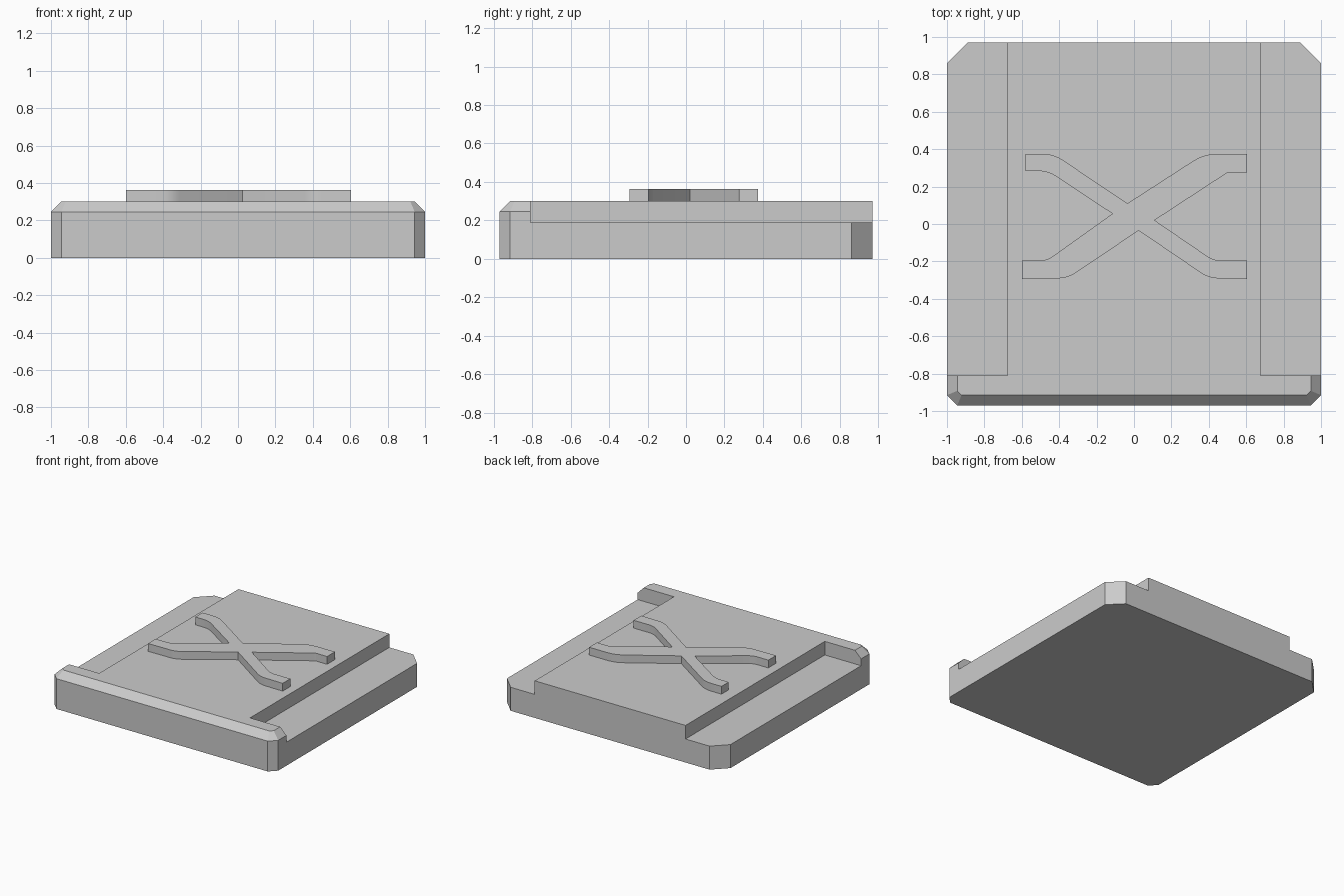
import bpy, bmesh
from mathutils import Vector

if "Cube" in bpy.data.objects:
    bpy.data.objects.remove(bpy.data.objects["Cube"])

grey = bpy.data.materials.new("light_grey")
grey.diffuse_color = (0.6, 0.6, 0.6, 1)
grey.use_nodes = True
grey.node_tree.nodes["Principled BSDF"].inputs["Base Color"].default_value = grey.diffuse_color


def loft(name, rings):
    """Closed solid through matching rings of 3D points."""
    bm = bmesh.new()
    loops = [[bm.verts.new(p) for p in ring] for ring in rings]
    n = len(loops[0])
    bm.faces.new(loops[0])
    bm.faces.new(loops[-1])
    for a, b in zip(loops, loops[1:]):
        for i in range(n):
            j = (i + 1) % n
            bm.faces.new((a[i], a[j], b[j], b[i]))
    bmesh.ops.recalc_face_normals(bm, faces=bm.faces)
    mesh = bpy.data.meshes.new(name)
    bm.to_mesh(mesh)
    bm.free()
    mesh.materials.append(grey)
    obj = bpy.data.objects.new(name, mesh)
    bpy.context.collection.objects.link(obj)
    return obj


def at(points, z):
    return [(x, y, z) for x, y in points]


def mirrored(half):
    return half + [(-x, y) for x, y in reversed(half)]


# Slab with clipped corners and a bevelled front lip
outline = mirrored([(0.945, -0.97), (1, -0.915), (1, 0.86), (0.89, 0.97)])
top = mirrored([(0.922, -0.915), (0.945, -0.892), (0.945, 0.86), (0.89, 0.97)])
slab = loft("slab", [at(outline, 0), at(outline, 0.245), at(top, 0.30)])

# Lowered ledges along both sides, open at the back
bpy.context.view_layer.objects.active = slab
for side in (-1, 1):
    rect = [(side * 0.675, -0.81), (side * 1.2, -0.81), (side * 1.2, 1.2), (side * 0.675, 1.2)]
    cutter = loft("ledge_cutter", [at(rect, 0.19), at(rect, 0.5)])
    cutter.hide_render = True
    mod = slab.modifiers.new("ledge", 'BOOLEAN')
    mod.operation = 'DIFFERENCE'
    mod.solver = 'EXACT'
    mod.object = cutter
    bpy.ops.object.modifier_apply(modifier=mod.name)
    bpy.data.objects.remove(cutter)


def rounded(corners, steps=5):
    """Replace each corner that has a cut length with a small curve."""
    out = []
    for i, (x, y, cut) in enumerate(corners):
        p = Vector((x, y))
        if not cut:
            out.append((x, y))
            continue
        prev, nxt = (Vector(corners[k % len(corners)][:2]) for k in (i - 1, i + 1))
        a = p + (prev - p).normalized() * cut
        b = p + (nxt - p).normalized() * cut
        for s in range(steps + 1):
            t = s / steps
            out.append(tuple(a * (1 - t) ** 2 + p * 2 * t * (1 - t) + b * t * t))
    return out


# Raised cross with bent arm ends: x, y, corner rounding
cross = [(-0.58, 0.375, 0), (-0.43, 0.375, 0.06), (-0.035, 0.11, 0),
         (0.375, 0.375, 0.07), (0.605, 0.375, 0), (0.605, 0.275, 0),
         (0.50, 0.275, 0.01), (0.11, 0.02, 0), (0.425, -0.195, 0.04),
         (0.605, -0.195, 0), (0.605, -0.293, 0), (0.40, -0.29, 0.05),
         (0.025, -0.035, 0), (-0.355, -0.29, 0.05), (-0.60, -0.293, 0),
         (-0.60, -0.195, 0), (-0.465, -0.195, 0.04), (-0.115, 0.055, 0),
         (-0.46, 0.283, 0.05), (-0.58, 0.283, 0)]
shape = rounded(cross)
emblem = loft("raised_cross", [at(shape, 0.295), at(shape, 0.363)])

# Smooth arm bends, crisp edges
bpy.ops.object.select_all(action='DESELECT')
emblem.select_set(True)
bpy.context.view_layer.objects.active = emblem
bpy.ops.object.shade_smooth_by_angle(angle=0.5)
